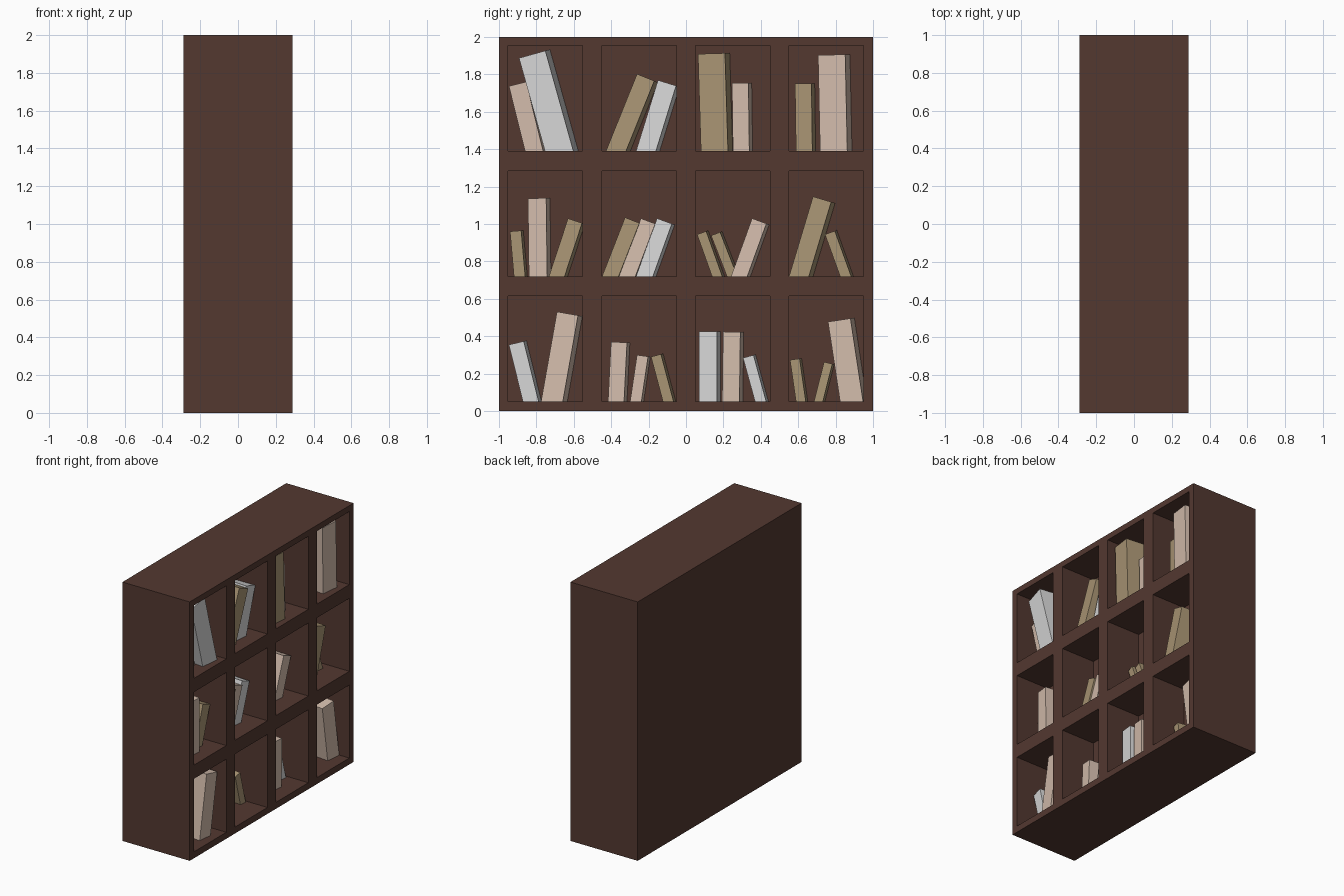
import bpy, bmesh, math
from mathutils import Vector, Matrix

if "Cube" in bpy.data.objects:
    bpy.data.objects.remove(bpy.data.objects["Cube"])


def material(name, rgb):
    # sRGB 0-255 to linear
    lin = [((c / 255 + 0.055) / 1.055) ** 2.4 for c in rgb]
    m = bpy.data.materials.new(name)
    m.diffuse_color = (*lin, 1)
    m.use_nodes = True
    m.node_tree.nodes["Principled BSDF"].inputs["Base Color"].default_value = m.diffuse_color
    return m


WOOD = material("dark_wood", (83, 56, 48))
T = material("tan_cover", (169, 149, 116))
P = material("beige_cover", (211, 188, 172))
W = material("white_cover", (215, 215, 215))

HALF_DEPTH = 0.2875
FLOORS = (0.05, 0.72, 1.39)
COLUMNS = (-0.752, -0.25, 0.25, 0.75)
CELL_W, CELL_H, BACK_X = 0.397, 0.564, 0.0


def make_object(name, bm, mat):
    bmesh.ops.recalc_face_normals(bm, faces=bm.faces)
    mesh = bpy.data.meshes.new(name)
    bm.to_mesh(mesh)
    bm.free()
    mesh.materials.append(mat)
    obj = bpy.data.objects.new(name, mesh)
    bpy.context.collection.objects.link(obj)
    return obj


def add_box(bm, lo, hi):
    lo, hi = Vector(lo), Vector(hi)
    size = hi - lo
    bmesh.ops.create_cube(bm, size=1, matrix=Matrix.Translation((lo + hi) / 2)
                          @ Matrix.Diagonal((*size, 1)))


# bookcase: solid block with twelve compartments cut into its +x face
bm = bmesh.new()
add_box(bm, (-HALF_DEPTH, -1, 0), (HALF_DEPTH, 1, 2))
case = make_object("bookcase", bm, WOOD)
bm = bmesh.new()
for z in FLOORS:
    for y in COLUMNS:
        add_box(bm, (BACK_X, y - CELL_W / 2, z), (0.5, y + CELL_W / 2, z + CELL_H))
cutter = make_object("compartment_cutter", bm, WOOD)
cutter.hide_render = True
mod = case.modifiers.new("compartments", 'BOOLEAN')
mod.operation = 'DIFFERENCE'
mod.solver = 'EXACT'
mod.object = cutter
bpy.context.view_layer.objects.active = case
case.select_set(True)
bpy.ops.object.modifier_apply(modifier=mod.name)
bpy.data.objects.remove(cutter)

YAW = math.radians(6)


def book(name, floor, foot, top_y, top_z, width, mat):
    """Leaning book: left foot on the floor, top left corner, thickness."""
    top = Vector((0, top_y, top_z))
    up = top - Vector((0, foot, floor))
    height = up.length
    up.normalize()
    side = Vector((0, up.z, -up.y))
    x = Vector((1, 0, 0))
    across = side * math.cos(YAW) + x * math.sin(YAW)
    back = side * math.sin(YAW) - x * math.cos(YAW)
    front_x = 0.45 * height
    # lean to the left: lengthen so the foot still reaches the floor
    length = height + max(0, -up.y / up.z) * width + 0.005
    depth = front_x + 0.04
    centre = (top + x * (front_x - 0.005) + across * width / 2
              + back * depth / 2 - up * length / 2)
    m = Matrix((back * depth, across * width, up * length)).transposed().to_4x4()
    bm = bmesh.new()
    bmesh.ops.create_cube(bm, size=1, matrix=Matrix.Translation(centre) @ m)
    make_object(name, bm, mat)


def fill_row(label, floor, books):
    for i, (foot, ty, tz, w, mat) in enumerate(books):
        book(f"book_{label}_{i + 1}", floor, foot, ty, tz, w, mat)


# books: foot y, top left y, top left z, thickness, cover
fill_row("top", FLOORS[2], [
    (-0.861, -0.947, 1.737, 0.095, P), (-0.754, -0.893, 1.887, 0.147, W),
    (-0.428, -0.262, 1.802, 0.100, T), (-0.267, -0.150, 1.769, 0.102, W),
    (0.080, 0.064, 1.909, 0.145, T), (0.251, 0.246, 1.753, 0.088, P),
    (0.588, 0.583, 1.751, 0.088, T), (0.717, 0.706, 1.903, 0.146, P)])

fill_row("middle", FLOORS[1], [
    (-0.920, -0.941, 0.960, 0.060, T), (-0.840, -0.845, 1.137, 0.098, P),
    (-0.733, -0.631, 1.030, 0.080, T),
    (-0.449, -0.326, 1.035, 0.083, T), (-0.358, -0.241, 1.030, 0.082, P),
    (-0.267, -0.155, 1.030, 0.085, W),
    (0.139, 0.059, 0.944, 0.052, T), (0.219, 0.134, 0.938, 0.052, T),
    (0.241, 0.353, 1.030, 0.082, P),
    (0.551, 0.679, 1.147, 0.102, T), (0.824, 0.743, 0.944, 0.056, T)])

fill_row("bottom", FLOORS[0], [
    (-0.872, -0.947, 0.354, 0.082, W), (-0.775, -0.690, 0.531, 0.115, P),
    (-0.417, -0.401, 0.370, 0.086, P), (-0.299, -0.262, 0.300, 0.060, P),
    (-0.123, -0.187, 0.290, 0.055, T),
    (0.070, 0.070, 0.424, 0.096, W), (0.193, 0.198, 0.424, 0.093, P),
    (0.369, 0.305, 0.284, 0.058, W),
    (0.588, 0.556, 0.273, 0.052, T), (0.684, 0.738, 0.263, 0.046, T),
    (0.824, 0.759, 0.477, 0.122, P)])
